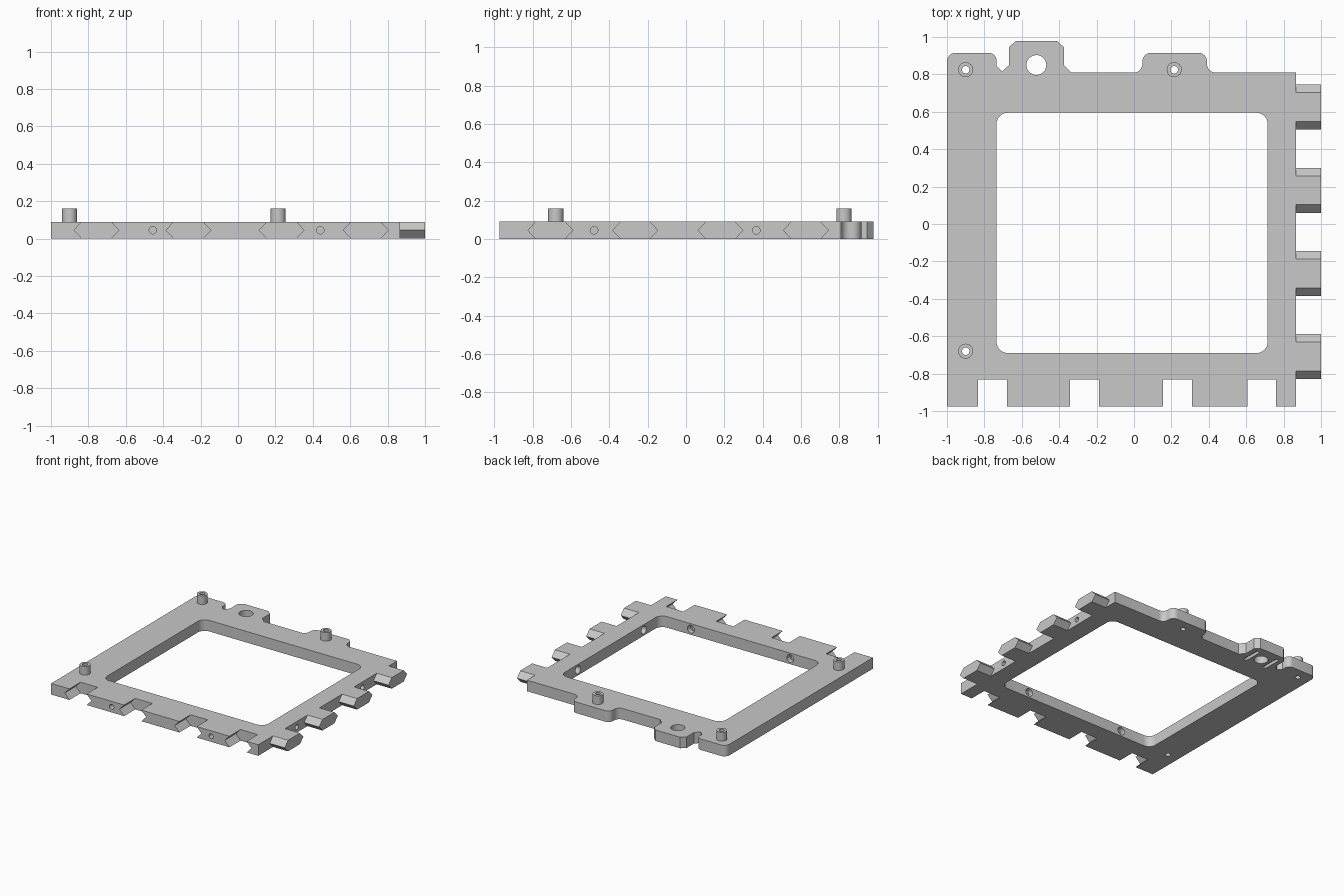
import bpy, bmesh
from math import cos, sin, tan, pi
from mathutils import Vector

cube = bpy.data.objects.get("Cube")
if cube:
    bpy.data.objects.remove(cube, do_unlink=True)

T = 0.09            # plate thickness
MID = T / 2
RIGHT, FRONT, BACK = 0.865, -0.975, 0.81

GREY = (0.58, 0.58, 0.58, 1)
grey = bpy.data.materials.new("plain grey")
grey.diffuse_color = GREY
grey.use_nodes = True
grey.node_tree.nodes["Principled BSDF"].inputs["Base Color"].default_value = GREY


def rounded(corners, steps=6):
    """Outline from (x, y, radius) corners, with arcs where radius > 0."""
    out = []
    for i, (x, y, r) in enumerate(corners):
        p = Vector((x, y))
        if not r:
            out.append(p)
            continue
        a = (Vector(corners[i - 1][:2]) - p).normalized()
        b = (Vector(corners[(i + 1) % len(corners)][:2]) - p).normalized()
        half = a.angle(b) / 2
        centre = p + (a + b).normalized() * (r / sin(half))
        start = p + a * (r / tan(half)) - centre
        end = p + b * (r / tan(half)) - centre
        for k in range(steps + 1):
            out.append(centre + start.lerp(end, k / steps).normalized() * r)
    return out


def circle(x, y, r, n=32):
    return [(x + r * cos(2 * pi * k / n), y + r * sin(2 * pi * k / n)) for k in range(n)]


def rect(x0, x1, y0, y1):
    return [(x0, y0), (x1, y0), (x1, y1), (x0, y1)]


def hexagon(c, grow=0.0):
    """Joint section: widest at mid height, narrow at both faces."""
    wide, narrow = 0.12, 0.077 - grow
    return [(c - narrow, -grow), (c + narrow, -grow), (c + wide, MID),
            (c + narrow, T + grow), (c - narrow, T + grow), (c - wide, MID)]


def prism(name, outline, axis, lo, hi):
    place = {"x": lambda u, v, w: (w, u, v),
             "y": lambda u, v, w: (u, w, v),
             "z": lambda u, v, w: (u, v, w)}[axis]
    bm = bmesh.new()
    ends = [[bm.verts.new(place(u, v, w)) for u, v in outline] for w in (lo, hi)]
    n = len(outline)
    for ring in ends:
        bm.faces.new(ring)
    for i in range(n):
        j = (i + 1) % n
        bm.faces.new((ends[0][i], ends[0][j], ends[1][j], ends[1][i]))
    bmesh.ops.recalc_face_normals(bm, faces=bm.faces)
    mesh = bpy.data.meshes.new(name)
    bm.to_mesh(mesh)
    bm.free()
    mesh.materials.append(grey)
    obj = bpy.data.objects.new(name, mesh)
    bpy.context.collection.objects.link(obj)
    return obj


def select(obj):
    bpy.ops.object.select_all(action="DESELECT")
    obj.select_set(True)
    bpy.context.view_layer.objects.active = obj


def cut(obj, outline, axis, lo, hi):
    cutter = prism("cutter", outline, axis, lo, hi)
    cutter.hide_render = True
    select(obj)
    mod = obj.modifiers.new("cut", "BOOLEAN")
    mod.operation, mod.solver, mod.object = "DIFFERENCE", "EXACT", cutter
    bpy.ops.object.modifier_apply(modifier=mod.name)
    bpy.data.objects.remove(cutter, do_unlink=True)


def smooth(obj):
    select(obj)
    bpy.ops.object.shade_smooth_by_angle(angle=0.5)


# Frame plate with its three back lugs
EAR, R = 0.915, 0.045
frame = prism("frame", rounded([
    (-1, FRONT, 0), (RIGHT, FRONT, 0), (RIGHT, BACK, 0),
    (0.39, BACK, R), (0.39, EAR, R), (0.045, EAR, R), (0.045, BACK, R),
    (-0.335, BACK, 0), (-0.375, 0.85, 0), (-0.375, 0.945, 0), (-0.41, 0.978, 0),
    (-0.633, 0.978, 0), (-0.668, 0.945, 0), (-0.668, 0.85, 0), (-0.705, 0.815, 0),
    (-0.735, 0.845, 0), (-0.735, EAR, 0.04), (-1, EAR, R)]), "z", 0, T)

# Window opening
WX0, WX1, WY0, WY1 = -0.735, 0.715, -0.69, 0.595
cut(frame, rounded([(WX0, WY0, 0.06), (WX1, WY0, 0.06),
                    (WX1, WY1, 0.06), (WX0, WY1, 0.06)]), "z", -0.1, 0.2)

# Joint sockets along the front edge
for x in (-0.757, -0.265, 0.233, 0.683):
    cut(frame, hexagon(x, 0.001), "y", -1.1, -0.832)

# Screw holes through the front and right rails, wider on the window side
for x in (-0.455, 0.44):
    cut(frame, circle(x, MID, 0.02, 20), "y", -1.1, -0.6)
    cut(frame, circle(x, MID, 0.032, 20), "y", -0.73, -0.6)
for y in (-0.48, 0.367):
    cut(frame, circle(y, MID, 0.02, 20), "x", 0.6, 1.1)
    cut(frame, circle(y, MID, 0.032, 20), "x", 0.6, 0.755)

# Large lug hole and the two shallow grooves beneath it
cut(frame, circle(-0.522, 0.85, 0.053), "z", -0.1, 0.2)
for x in (-0.615, -0.43):
    cut(frame, rect(x - 0.015, x + 0.015, 0.77, 0.93), "z", -0.1, 0.025)

# Hollow standoff posts
posts = {"back_left_post": (-0.9, 0.825), "back_right_post": (0.215, 0.825),
         "front_post": (-0.9, -0.68)}
for name, (x, y) in posts.items():
    post = prism(name, circle(x, y, 0.04), "z", T, 0.16)
    for part in (post, frame):
        cut(part, circle(x, y, 0.02, 20), "z", -0.1, 0.3)
    smooth(post)
smooth(frame)

# Joint tabs along the right edge
for i, y in enumerate((-0.708, -0.265, 0.18, 0.626)):
    prism(f"joint_tab_{i + 1}", hexagon(y), "x", RIGHT, 1.0)
